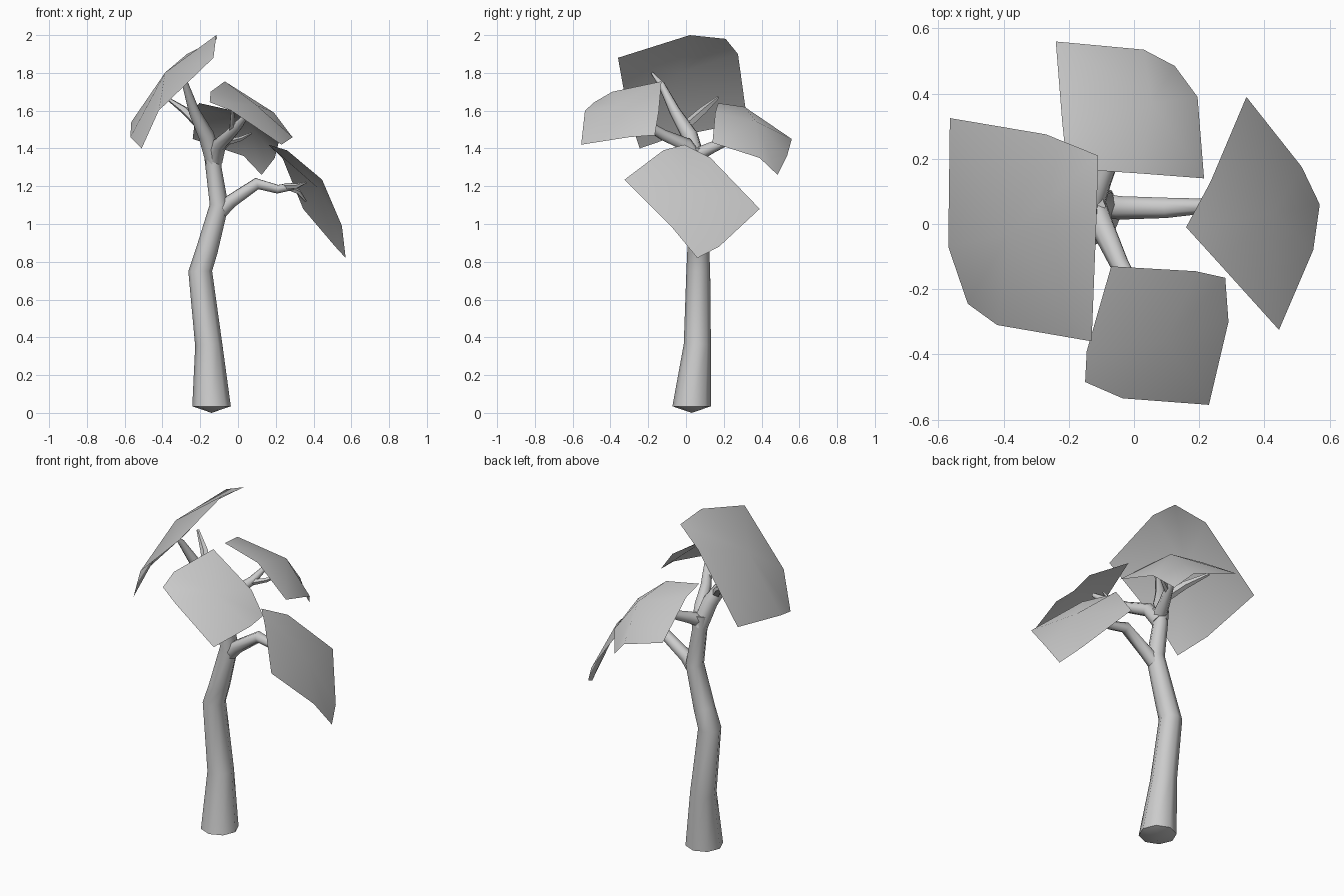
import bpy, bmesh, math
from mathutils import Vector

if "Cube" in bpy.data.objects:
    bpy.data.objects.remove(bpy.data.objects["Cube"])


def finish(name, bm, angle):
    bmesh.ops.recalc_face_normals(bm, faces=bm.faces)
    me = bpy.data.meshes.new(name)
    bm.to_mesh(me)
    bm.free()
    ob = bpy.data.objects.new(name, me)
    bpy.context.collection.objects.link(ob)
    bpy.ops.object.select_all(action='DESELECT')
    ob.select_set(True)
    bpy.context.view_layer.objects.active = ob
    bpy.ops.object.shade_smooth_by_angle(angle=math.radians(angle))
    return ob


def limb(name, path, sides=7, tip=0.0):
    """Tapered tube through (x, y, z, radius) points."""
    pts = [Vector(p[:3]) for p in path]
    bm = bmesh.new()
    rings = []
    old = Vector((0, 0, 1))
    u = Vector((1, 0, 0))
    for i, p in enumerate(pts):
        d = (pts[min(i + 1, len(pts) - 1)] - pts[max(i - 1, 0)]).normalized()
        if i == 0 and tip:
            d = Vector((0, 0, 1))
        u = old.rotation_difference(d) @ u
        old = d
        v = d.cross(u)
        r = path[i][3]
        rings.append([bm.verts.new(p + r * (u * math.cos(a) + v * math.sin(a)))
                      for a in (2 * math.pi * k / sides for k in range(sides))])
    for a, b in zip(rings, rings[1:]):
        for k in range(sides):
            n = (k + 1) % sides
            bm.faces.new((a[k], a[n], b[n], b[k]))
    if tip:
        c = bm.verts.new(pts[0] - Vector((0, 0, tip)))
        for k in range(sides):
            bm.faces.new((rings[0][k], c, rings[0][(k + 1) % sides]))
    else:
        bm.faces.new(rings[0])
    bm.faces.new(rings[-1])
    return finish(name, bm, 60)


def leaf(name, edge, bulge=.035):
    """Domed sheet: eight rim points (corner, middle, corner...) around a raised centre."""
    rim = [Vector(p) for p in edge]
    mid = sum(rim[1::2], Vector()) / 2 - sum(rim[0::2], Vector()) / 4
    up = (rim[4] - rim[0]).cross(rim[6] - rim[2]).normalized()
    mid += up * math.copysign(bulge, up.z)
    bm = bmesh.new()
    v = [bm.verts.new(p) for p in rim]
    c = bm.verts.new(mid)
    for i in range(0, 8, 2):
        bm.faces.new((v[i], v[i + 1], c, v[i - 1]))
    return finish(name, bm, 60)


# Trunk with blunt pointed foot
limb("trunk", [(-.14, .03, .035, .102), (-.155, .06, .36, .072), (-.2, .065, .75, .063),
               (-.165, .065, .86, .058), (-.10, .06, 1.1, .05), (-.13, .06, 1.3, .042),
               (-.135, .055, 1.4, .048)], 8, .035)

# Main branches
limb("right_branch", [(-.10, .06, 1.06, .04), (-.04, .05, 1.12, .037), (.1, .05, 1.215, .032),
                      (.21, .055, 1.185, .024), (.29, .055, 1.2, .02)])
limb("left_branch", [(-.13, .06, 1.33, .045), (-.17, .02, 1.47, .044),
                     (-.235, -.06, 1.6, .03), (-.28, -.13, 1.74, .018), (-.295, -.18, 1.8, .006)])
limb("front_branch", [(-.125, .06, 1.33, .042), (-.1, .0, 1.42, .038), (-.045, -.12, 1.47, .03),
                      (.0, -.2, 1.52, .025), (.05, -.28, 1.58, .012)])
limb("back_branch", [(-.13, .05, 1.36, .04), (-.1, .13, 1.4, .032), (-.06, .22, 1.44, .024),
                     (-.03, .32, 1.5, .012)])

# Twigs that hold the leaves
limb("left_twig", [(-.2, .0, 1.52, .026), (-.28, .09, 1.6, .022), (-.38, .17, 1.67, .008)], 5)
limb("right_twig_upper", [(.25, .055, 1.2, .018), (.31, .0, 1.2, .014), (.36, -.05, 1.22, .005)], 5)
limb("right_twig_lower", [(.25, .055, 1.2, .018), (.32, .09, 1.17, .014), (.36, .13, 1.12, .005)], 5)
limb("front_twig", [(-.03, -.15, 1.49, .02), (-.03, -.23, 1.55, .014), (-.03, -.29, 1.63, .005)], 5)
limb("back_twig", [(-.07, .2, 1.43, .018), (.01, .25, 1.45, .013), (.07, .3, 1.48, .005)], 5)

# Four large curved leaf sheets
leaf("right_leaf", [(.16, -.01, 1.42), (.26, -.12, 1.39), (.445, -.325, 1.235), (.55, -.08, .99),
                    (.57, .06, .82), (.515, .175, .88), (.345, .39, 1.08), (.235, .13, 1.35)])
leaf("left_leaf", [(-.11, .21, 1.98), (-.115, .02, 2.0), (-.13, -.36, 1.88), (-.42, -.31, 1.6),
                   (-.51, -.245, 1.4), (-.57, -.07, 1.46), (-.565, .325, 1.54), (-.27, .275, 1.9)])
leaf("front_leaf", [(-.07, -.13, 1.755), (.19, -.145, 1.59), (.28, -.165, 1.47), (.29, -.3, 1.46),
                    (.23, -.555, 1.42), (-.035, -.535, 1.6), (-.15, -.485, 1.645), (-.145, -.39, 1.7)])
leaf("back_leaf", [(-.205, .17, 1.64), (.02, .155, 1.59), (.215, .14, 1.43), (.195, .39, 1.35),
                   (.125, .485, 1.26), (.03, .535, 1.36), (-.24, .56, 1.45), (-.22, .31, 1.62)])
